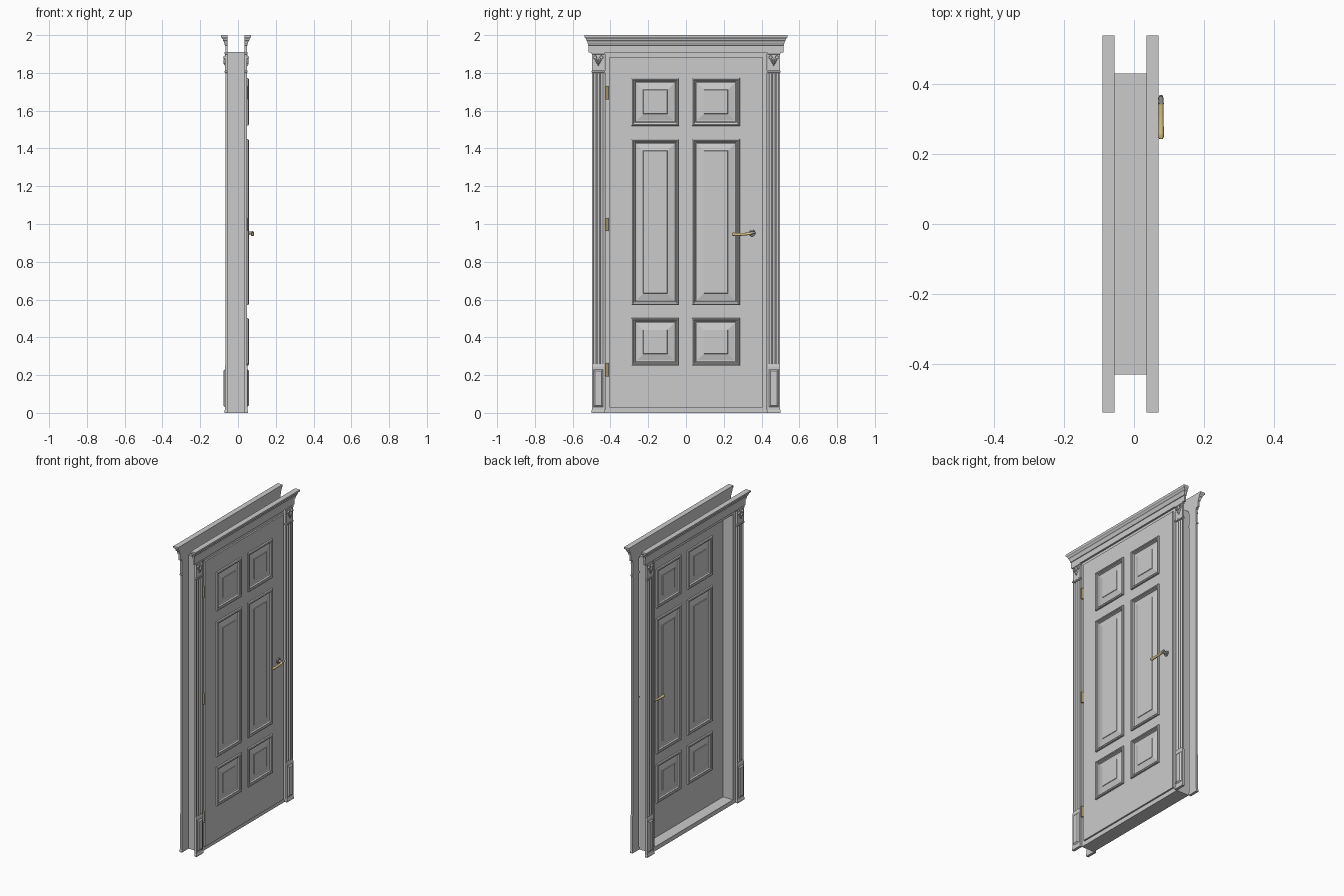
import bpy, bmesh, math
from mathutils import Vector, Matrix

if "Cube" in bpy.data.objects:
    bpy.data.objects.remove(bpy.data.objects["Cube"])

MID = -0.01          # mirror plane of the two casings
DOOR_MID = 0.031     # mirror plane of the door leaf


def material(name, col):
    m = bpy.data.materials.new(name)
    m.diffuse_color = col
    m.use_nodes = True
    m.node_tree.nodes["Principled BSDF"].inputs["Base Color"].default_value = m.diffuse_color
    return m


brass = material("brass", (0.72, 0.55, 0.25, 1))
steel = material("dark_metal", (0.35, 0.34, 0.32, 1))


def finish(name, bm, mat=None, smooth=False):
    bmesh.ops.remove_doubles(bm, verts=bm.verts, dist=1e-5)
    bmesh.ops.recalc_face_normals(bm, faces=bm.faces)
    me = bpy.data.meshes.new(name)
    bm.to_mesh(me)
    bm.free()
    ob = bpy.data.objects.new(name, me)
    bpy.context.collection.objects.link(ob)
    if mat:
        me.materials.append(mat)
    if smooth:
        bpy.context.view_layer.objects.active = ob
        ob.select_set(True)
        bpy.ops.object.shade_smooth_by_angle(angle=math.radians(35))
        ob.select_set(False)
    return ob


def loft(bm, rings, caps=True):
    vs = [[bm.verts.new(p) for p in r] for r in rings]
    n = len(vs[0])
    for a, b in zip(vs, vs[1:]):
        for i in range(n):
            j = (i + 1) % n
            bm.faces.new((a[i], a[j], b[j], b[i]))
    if caps:
        bm.faces.new(vs[0])
        bm.faces.new(vs[-1])
    return vs


def mirror_x(bm, mid):
    for v in bm.verts:
        v.co.x = 2 * mid - v.co.x


def mirror_y(bm):
    for v in bm.verts:
        v.co.y = -v.co.y


def box(bm, x0, x1, y0, y1, z0, z1):
    loft(bm, [[(x0, y0, z), (x1, y0, z), (x1, y1, z), (x0, y1, z)] for z in (z0, z1)])


def cyl(bm, a, b, r1, r2=None, n=16):
    a, b = Vector(a), Vector(b)
    rot = (b - a).to_track_quat('Z', 'Y').to_matrix().to_4x4()
    bmesh.ops.create_cone(bm, cap_ends=True, segments=n, radius1=r1, radius2=r1 if r2 is None else r2,
                          depth=(b - a).length, matrix=Matrix.Translation((a + b) / 2) @ rot)


def stack(bm, y0, y1, prof, x0=0.035, xf=0.047):
    """Moulding that wraps three sides: prof holds (outward offset, z)."""
    loft(bm, [[(x0, y0 - o, z), (xf + o, y0 - o, z), (xf + o, y1 + o, z), (x0, y1 + o, z)]
              for o, z in prof])


# Jamb lining and threshold
bm = bmesh.new()
for s in (-1, 1):
    box(bm, -0.055, 0.035, min(s * 0.405, s * 0.43), max(s * 0.405, s * 0.43), 0, 1.91)
box(bm, -0.055, 0.035, -0.405, 0.405, 1.885, 1.91)
box(bm, -0.055, 0.035, -0.405, 0.405, 0, 0.028)
finish("door_jamb", bm)

# Door leaf: grid of faces, panel cells replaced by nested moulding rings
YS = [-0.405, -0.289, -0.036, 0.032, 0.285, 0.405]
ZS = [0.028, 0.25, 0.502, 0.57, 1.45, 1.52, 1.773, 1.885]
PANEL = [(0, 0), (0.001, 0.009), (0.006, 0.012), (0.011, 0.010), (0.013, 0.006), (0.018, 0.005),
         (0.022, -0.004), (0.027, -0.006), (0.062, 0.002), (0.064, 0.005)]
bm = bmesh.new()
for s in (-1, 1):
    face_x = DOOR_MID + s * 0.014
    for i in range(len(YS) - 1):
        for k in range(len(ZS) - 1):
            rings = []
            for d, h in (PANEL if i in (1, 3) and k in (1, 3, 5) else PANEL[:1]):
                y0, y1, z0, z1 = YS[i] + d, YS[i + 1] - d, ZS[k] + d, ZS[k + 1] - d
                x = face_x + s * h
                rings.append([(x, y0, z0), (x, y1, z0), (x, y1, z1), (x, y0, z1)])
            if len(rings) > 1:
                vs = loft(bm, rings, caps=False)
                bm.faces.new(vs[-1])
            else:
                bm.faces.new([bm.verts.new(p) for p in rings[0]])
bmesh.ops.remove_doubles(bm, verts=bm.verts, dist=1e-5)
bmesh.ops.bridge_loops(bm, edges=[e for e in bm.edges if e.is_boundary])
finish("door_leaf", bm)

# Fluted pilaster cross-section (x, y)
flute = [(0.035, 0.432), (0.047, 0.432)]
for c in (0.446, 0.4645, 0.483):
    flute += [(0.047 - 0.007 * math.sin(math.pi * t / 6), c - 0.007 * math.cos(math.pi * t / 6))
              for t in range(7)]
flute += [(0.047, 0.497), (0.035, 0.497)]

CORNICE = [(0, 1.908), (0, 1.945), (0.004, 1.947), (0.004, 1.954), (0.006, 1.958), (0.008, 1.966),
           (0.013, 1.972), (0.013, 1.977), (0.016, 1.983), (0.022, 1.988), (0.023, 1.991), (0.023, 2.0)]

for s, side in ((1, "front"), (-1, "back")):
    # Cornice over the opening
    bm = bmesh.new()
    stack(bm, -0.515, 0.515, CORNICE)
    if s < 0:
        mirror_x(bm, MID)
    finish("cornice_" + side, bm)

    for t, hand in ((1, "right"), (-1, "left")):
        def place(name, bm, smooth=False):
            if s < 0:
                mirror_x(bm, MID)
            if t < 0:
                mirror_y(bm)
            finish(f"{name}_{side}_{hand}", bm, None, smooth)

        # Fluted shaft
        bm = bmesh.new()
        loft(bm, [[(x, y, z) for x, y in flute] for z in (0.24, 1.82)])
        place("pilaster", bm, True)
        # Plinth block with raised panel
        bm = bmesh.new()
        stack(bm, 0.431, 0.498, [(0.002, 0), (0.002, 0.012), (0, 0.016), (0, 0.245), (-0.004, 0.26)], xf=0.05)
        loft(bm, [[(x, 0.438 + d, 0.03 + d), (x, 0.491 - d, 0.03 + d), (x, 0.491 - d, 0.232 - d),
                   (x, 0.438 + d, 0.232 - d)] for x, d in ((0.049, 0), (0.057, 0.009))])
        place("plinth", bm)
        # Capital block
        bm = bmesh.new()
        stack(bm, 0.432, 0.497, [(0, 1.80), (0.003, 1.803), (0.003, 1.81), (0, 1.813), (0, 1.897),
                                 (0.003, 1.90), (0.003, 1.91)], xf=0.048)
        place("capital", bm)
        # Carved scrolls and leaves on the capital
        bm = bmesh.new()
        for k in (-1, 1):
            cyl(bm, (0.046, 0.4645 + k * 0.017, 1.882), (0.056, 0.4645 + k * 0.017, 1.882), 0.010, 0.008)
            cyl(bm, (0.05, 0.4645 + k * 0.017, 1.882), (0.058, 0.4645 + k * 0.017, 1.882), 0.004, 0.003, 10)
        for k in (-1, 0, 1):
            m = (Matrix.Translation((0.048, 0.4645 + k * 0.009, 1.862 - 0.006 * (k == 0)))
                 @ Matrix.Rotation(k * -0.45, 4, 'X') @ Matrix.Diagonal((0.009, 0.005, 0.019, 1)))
            bmesh.ops.create_uvsphere(bm, u_segments=10, v_segments=8, radius=1, matrix=m)
        place("capital_carving", bm, True)

    # Lever handle: rose, neck and grip
    face = 0.045
    bm = bmesh.new()
    cyl(bm, (face - 0.002, 0.35, 0.952), (face + 0.006, 0.35, 0.952), 0.018, 0.016, 24)
    cyl(bm, (face + 0.005, 0.35, 0.952), (face + 0.034, 0.35, 0.952), 0.008)
    cyl(bm, (0.077, 0.343, 0.951), (0.077, 0.366, 0.957), 0.008, 0.006)
    if s < 0:
        mirror_x(bm, DOOR_MID)
    finish("handle_rose_" + side, bm, steel, True)
    bm = bmesh.new()
    rings = []
    for y, r, z in ((0.345, 0.008, 0.95), (0.32, 0.007, 0.947), (0.29, 0.0075, 0.945),
                    (0.26, 0.0085, 0.945), (0.248, 0.008, 0.946), (0.243, 0.005, 0.946)):
        rings.append([(0.077 + r * math.cos(a * math.pi / 8), y, z + r * math.sin(a * math.pi / 8))
                      for a in range(16)])
    loft(bm, rings)
    if s < 0:
        mirror_x(bm, DOOR_MID)
    finish("handle_lever_" + side, bm, brass, True)

# Hinges on the left edge
for i, z in enumerate((0.228, 0.997, 1.695)):
    bm = bmesh.new()
    box(bm, 0.034, 0.041, -0.428, -0.41, z - 0.033, z + 0.033)
    cyl(bm, (0.045, -0.417, z - 0.035), (0.045, -0.417, z + 0.035), 0.006, n=12)
    finish(f"hinge_{i + 1}", bm, brass, True)
